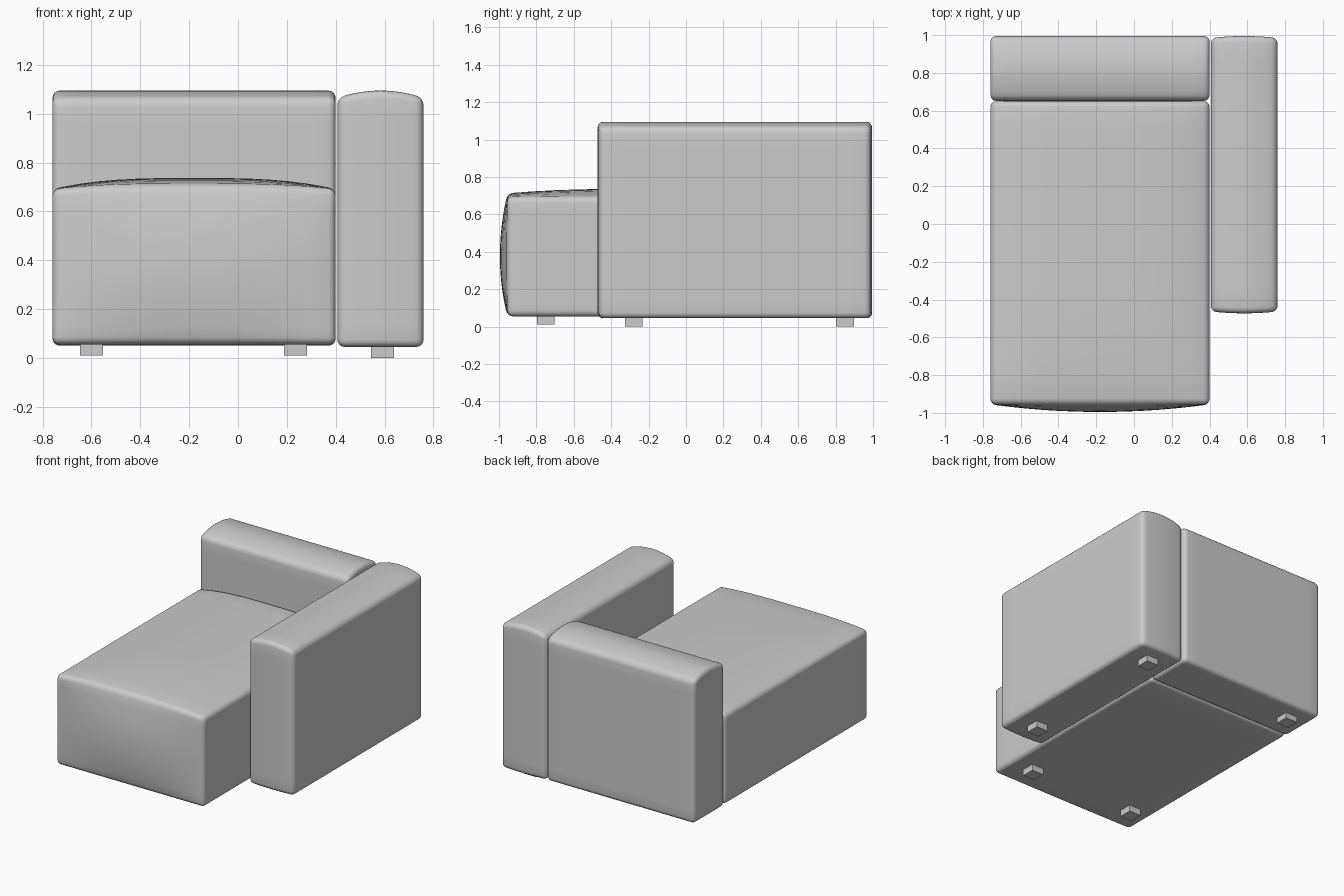
import bpy
import bmesh
from mathutils import Vector

cube = bpy.data.objects.get("Cube")
if cube:
    bpy.data.objects.remove(cube, do_unlink=True)


def make_material(name, colour):
    mat = bpy.data.materials.new(name)
    mat.use_nodes = True
    mat.diffuse_color = colour
    mat.node_tree.nodes["Principled BSDF"].inputs["Base Color"].default_value = colour
    return mat


fabric = make_material("light grey fabric", (0.6, 0.6, 0.6, 1))


def add_block(name, low, high, radius=0, bulge=None):
    """Box between two corners, optionally with rounded edges and padded faces."""
    low, high = Vector(low), Vector(high)
    centre, half = (low + high) / 2, (high - low) / 2
    bm = bmesh.new()
    bmesh.ops.create_cube(bm, size=2)
    bmesh.ops.scale(bm, vec=half, verts=bm.verts)
    if radius:
        bmesh.ops.bevel(bm, geom=bm.edges[:], offset=radius, segments=4,
                        profile=0.5, affect='EDGES')
    if bulge:
        # Slice the flat faces so that they can swell
        steps = 14
        for axis in range(3):
            normal = Vector([float(i == axis) for i in range(3)])
            inner = half[axis] - radius
            for i in range(1, steps):
                bmesh.ops.bisect_plane(
                    bm, geom=bm.verts[:] + bm.edges[:] + bm.faces[:],
                    plane_co=normal * inner * (2 * i / steps - 1), plane_no=normal)
        for v in bm.verts:
            u = [v.co[i] / half[i] for i in range(3)]
            v.co += Vector(bulge(*u))
    bmesh.ops.translate(bm, vec=centre, verts=bm.verts)
    mesh = bpy.data.meshes.new(name)
    bm.to_mesh(mesh)
    bm.free()
    obj = bpy.data.objects.new(name, mesh)
    bpy.context.collection.objects.link(obj)
    mesh.materials.append(fabric)
    if radius:
        mesh.shade_smooth()
    return obj


def dome(t, power=2):
    return 1 - min(abs(t), 1) ** power


# Padding of each cushion, from position inside its box (-1 to 1 per axis)
def seat_bulge(u, v, w):
    front = 0.04 * dome(u) * dome(w) * max(-v, 0)
    top = 0.045 * dome(u, 3) * (0.45 + 0.55 * dome(min(v, 0), 3)) * max(w, 0)
    return 0, -front, top


def back_bulge(u, v, w):
    return 0, 0, 0.035 * dome(v) * max(w, 0)


def arm_bulge(u, v, w):
    return 0, 0.01 * dome(u) * v, 0.03 * dome(u) * max(w, 0)


# Upholstered parts
add_block("seat", (-0.76, -0.955, 0.055), (0.40, 0.65, 0.692), 0.03, seat_bulge)
add_block("backrest", (-0.76, 0.652, 0.05), (0.40, 0.995, 1.06), 0.03, back_bulge)
add_block("armrest", (0.407, -0.463, 0.045), (0.76, 0.985, 1.065), 0.03, arm_bulge)

# Feet
feet = {
    "seat_foot_right": (-0.60, -0.75, 0.01),
    "seat_foot_left": (0.235, -0.75, 0.01),
    "backrest_foot": (-0.60, 0.85, 0.01),
    "armrest_front_foot": (0.592, -0.28, 0),
    "armrest_rear_foot": (0.592, 0.85, 0),
}
for name, (x, y, z) in feet.items():
    add_block(name, (x - 0.047, y - 0.047, z), (x + 0.047, y + 0.047, 0.065))
